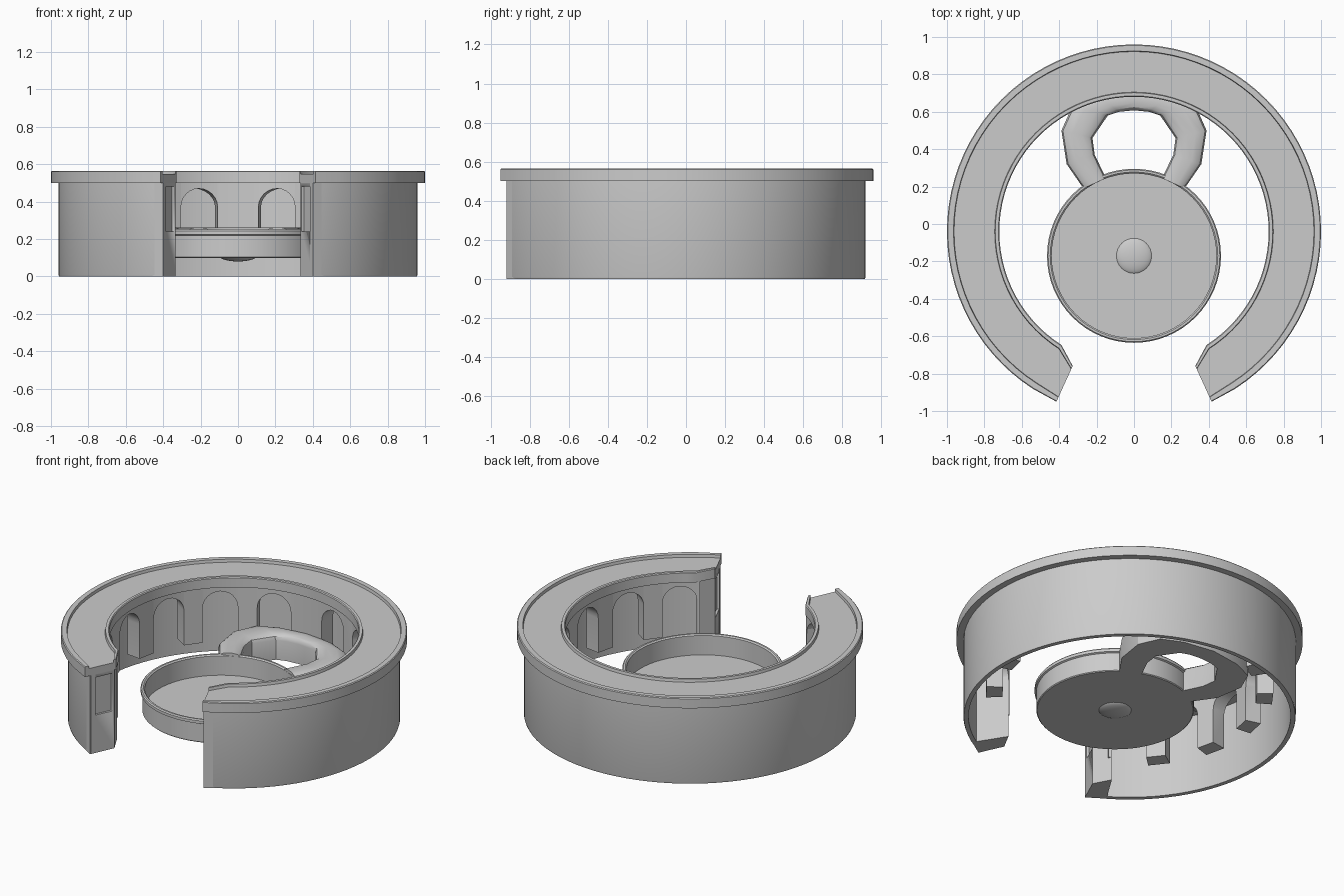
import bpy, bmesh, math
from mathutils import Matrix

if "Cube" in bpy.data.objects:
    bpy.data.objects.remove(bpy.data.objects["Cube"])

CY = -0.04          # ring centre in y
END = 155.5         # ring end, degrees from the back
PILLAR = 148.0      # where the end pillars start


def loft(name, sections, closed=False):
    """Skin a list of equal-length closed cross-sections."""
    bm = bmesh.new()
    rows = [[bm.verts.new(p) for p in s] for s in sections]
    n = len(rows[0])
    pairs = list(zip(rows, rows[1:])) + ([(rows[-1], rows[0])] if closed else [])
    for a, b in pairs:
        for i in range(n):
            j = (i + 1) % n
            bm.faces.new((a[i], a[j], b[j], b[i]))
    if not closed:
        bm.faces.new(rows[0])
        bm.faces.new(rows[-1][::-1])
    bmesh.ops.recalc_face_normals(bm, faces=bm.faces)
    return finish(name, bm)


def finish(name, bm):
    me = bpy.data.meshes.new(name)
    bm.to_mesh(me)
    bm.free()
    ob = bpy.data.objects.new(name, me)
    bpy.context.collection.objects.link(ob)
    bpy.ops.object.select_all(action='DESELECT')
    ob.select_set(True)
    bpy.context.view_layer.objects.active = ob
    bpy.ops.object.shade_smooth_by_angle(angle=math.radians(30))
    return ob


def polar(r, deg, z, cy=CY):
    t = math.radians(deg)
    return (r * math.sin(t), r * math.cos(t) + cy, z)


def tip(r):
    """Inner edge steps back at the ring ends."""
    return 1 - (1 - r) * 0.21 / 0.28


def arc(a0, a1, n):
    return [a0 + (a1 - a0) * i / n for i in range(n + 1)]


def section(profile, deg):
    end = abs(deg) > END - 0.1
    return [polar(tip(r) if end else r, deg, z) for r, z in profile]


# Counter top with overhanging lip and raised rims
top_profile = [(1, .5), (1, .56), (.995, .565), (.965, .565), (.962, .547),
               (.745, .547), (.742, .565), (.725, .565), (.72, .56), (.72, .5)]
angles = [-END] + arc(-147.4, 147.4, 72) + [END]
loft("counter_top", [section(top_profile, a) for a in angles])

# Thin outer wall
wall = [(.93, 0), (.957, 0), (.96, .01), (.96, .5), (.93, .5)]
loft("outer_wall", [[polar(r, a, z) for r, z in wall] for a in arc(-END, END, 76)])

# Inner arcade: pillars joined by round arches
half = []
for k in range(6):
    c, w = 16.5 + 24.8 * k, 8.0
    half.append((c - w, .15))
    for i in range(13):
        u = -math.cos(math.pi * i / 12)
        half.append((c + u * w, .37 + .1 * math.sqrt(max(0, 1 - u * u))))
    half.append((c + w, .15))
half.append((PILLAR + 1.5, .15))
steps = [(-a, z) for a, z in reversed(half)] + [(0, .15)] + half
loft("inner_arcade", [[polar(.735, a, z), polar(.83, a, z), polar(.83, a, .51),
                       polar(.735, a, .51)] for a, z in steps])

# End pillars with a recessed panel in each end face
for s, side in ((-1, "left"), (1, "right")):
    prof = [(.735, 0), (.955, 0), (.955, .51), (.735, .51)]
    ob = loft(side + "_end_pillar", [section(prof, s * a) for a in (PILLAR, END - .05)])
    bm = bmesh.new()
    bmesh.ops.create_cube(bm, size=1, matrix=Matrix.Translation(polar(.875, s * END, .36))
                          @ Matrix.Rotation(math.radians(-s * END), 4, 'Z')
                          @ Matrix.Diagonal((.03, .12, .24, 1)))
    cutter = finish(side + "_panel_cutter", bm)
    cutter.hide_render = True
    cutter.hide_set(True)
    m = ob.modifiers.new("panel", 'BOOLEAN')
    m.object, m.operation, m.solver = cutter, 'DIFFERENCE', 'EXACT'

# Round tray with a raised rim
DY = -0.17
tray = [(.001, .1), (.45, .1), (.455, .105), (.455, .22), (.465, .225), (.465, .243),
        (.459, .25), (.448, .25), (.44, .243), (.44, .12), (.001, .12)]
loft("round_tray", [[polar(r, a, z, DY) for r, z in tray]
                    for a in arc(0, 360, 64)[:-1]], closed=True)

# Shallow centre boss, showing above and below the tray
bm = bmesh.new()
bmesh.ops.create_uvsphere(bm, u_segments=32, v_segments=16, radius=.1,
                          matrix=Matrix.Translation((0, DY, .11)) @ Matrix.Diagonal((1, 1, .3, 1)))
finish("centre_boss", bm)

# Looped bridge from the tray to the back of the ring (outer, inner points)
right = [((.27, .19), (.15, .245)), ((.36, .32), (.21, .37)), ((.388, .5), (.222, .46)),
         ((.33, .63), (.14, .58)), ((.2, .69), (.08, .6))]
path = right + [((0, .72), (0, .608))]
path += [((-o[0], o[1]), (-i[0], i[1])) for o, i in reversed(right)]
bridge = [(0, .1), (0, .225), (.05, .245), (.15, .256), (.35, .262), (.65, .262),
          (.85, .256), (.95, .245), (1, .225), (1, .1)]
loft("bridge_loop", [[(o[0] + (i[0] - o[0]) * t, o[1] + (i[1] - o[1]) * t, z)
                      for t, z in bridge] for o, i in path])
